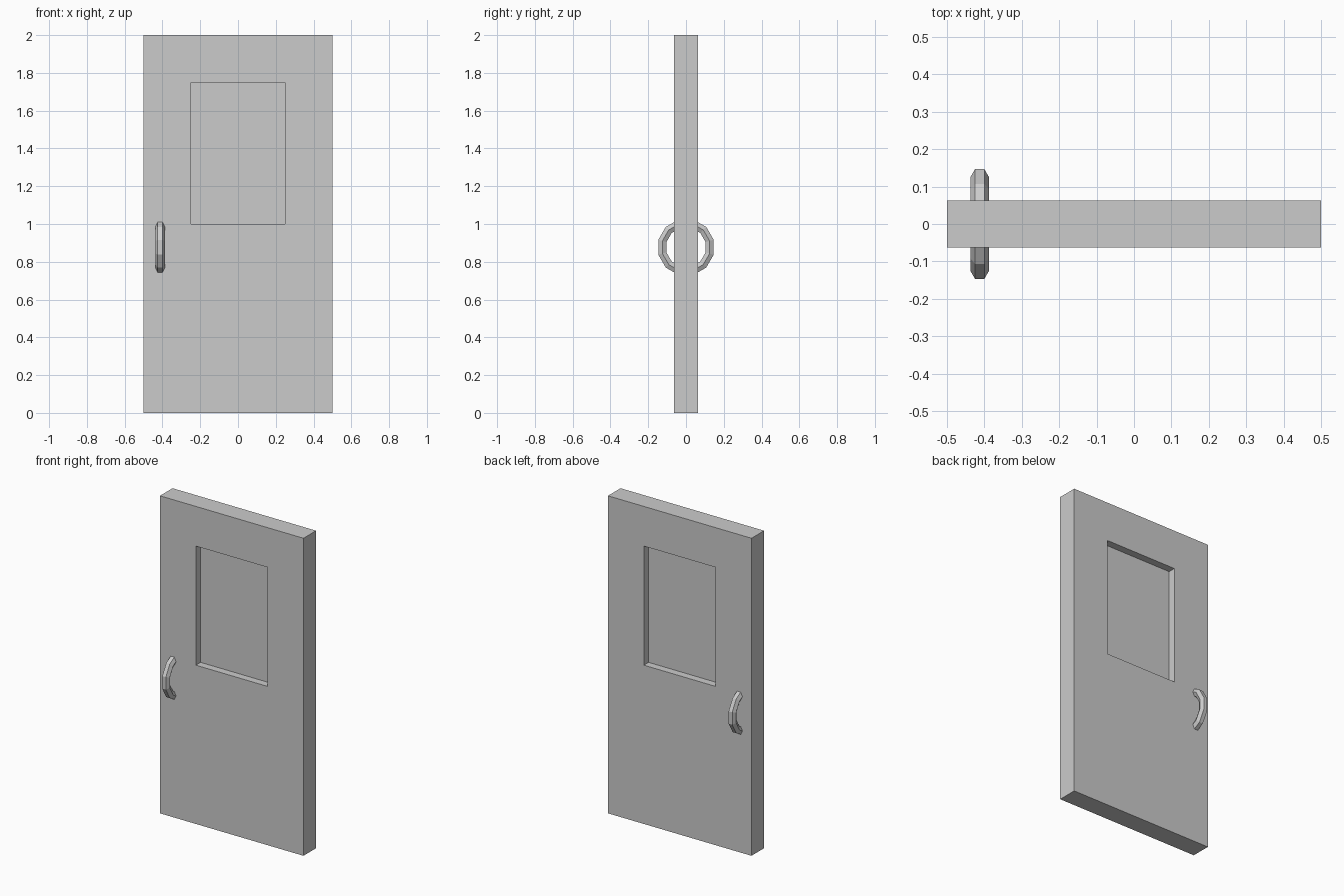
import bpy, bmesh, math

if "Cube" in bpy.data.objects:
    bpy.data.objects.remove(bpy.data.objects["Cube"])

THICK = 0.0625   # half thickness of the door
PANE = 0.0156    # half thickness of the window panel


def finish(bm, name):
    bmesh.ops.recalc_face_normals(bm, faces=bm.faces)
    mesh = bpy.data.meshes.new(name)
    bm.to_mesh(mesh)
    bm.free()
    obj = bpy.data.objects.new(name, mesh)
    bpy.context.collection.objects.link(obj)
    return obj


def rect_loop(bm, half_w, z0, z1, y):
    corners = [(-half_w, z0), (half_w, z0), (half_w, z1), (-half_w, z1)]
    return [bm.verts.new((x, y, z)) for x, z in corners]


def bridge(bm, a, b):
    n = len(a)
    for i in range(n):
        j = (i + 1) % n
        bm.faces.new((a[i], a[j], b[j], b[i]))


OUTER = (0.5, 0.0, 2.0)
WINDOW = (0.25, 1.0, 1.75)

# Door slab with a rectangular window opening
bm = bmesh.new()
loops = [rect_loop(bm, *OUTER, -THICK), rect_loop(bm, *OUTER, THICK),
         rect_loop(bm, *WINDOW, THICK), rect_loop(bm, *WINDOW, -THICK)]
for i in range(4):
    bridge(bm, loops[i], loops[(i + 1) % 4])
finish(bm, "door_slab")

# Window panel, recessed on both sides
bm = bmesh.new()
front = rect_loop(bm, *WINDOW, -PANE)
back = rect_loop(bm, *WINDOW, PANE)
bridge(bm, front, back)
bm.faces.new(front)
bm.faces.new(back)
finish(bm, "window_panel")

# Ring handle through the door: 12 segments, hexagonal section
SEGMENTS, SIDES = 12, 6
RADIUS, TUBE = 0.125, 0.025
bm = bmesh.new()
rings = []
for i in range(SEGMENTS):
    a = math.tau * (i + 0.5) / SEGMENTS
    ring = []
    for k in range(SIDES):
        t = math.tau * k / SIDES
        r = (RADIUS + TUBE * math.sin(t)) / math.cos(math.pi / SEGMENTS)
        ring.append(bm.verts.new((TUBE * math.cos(t), r * math.cos(a), r * math.sin(a))))
    rings.append(ring)
for i in range(SEGMENTS):
    bridge(bm, rings[i], rings[(i + 1) % SEGMENTS])
handle = finish(bm, "ring_handle")
handle.location = (-0.4125, 0, 0.877)
